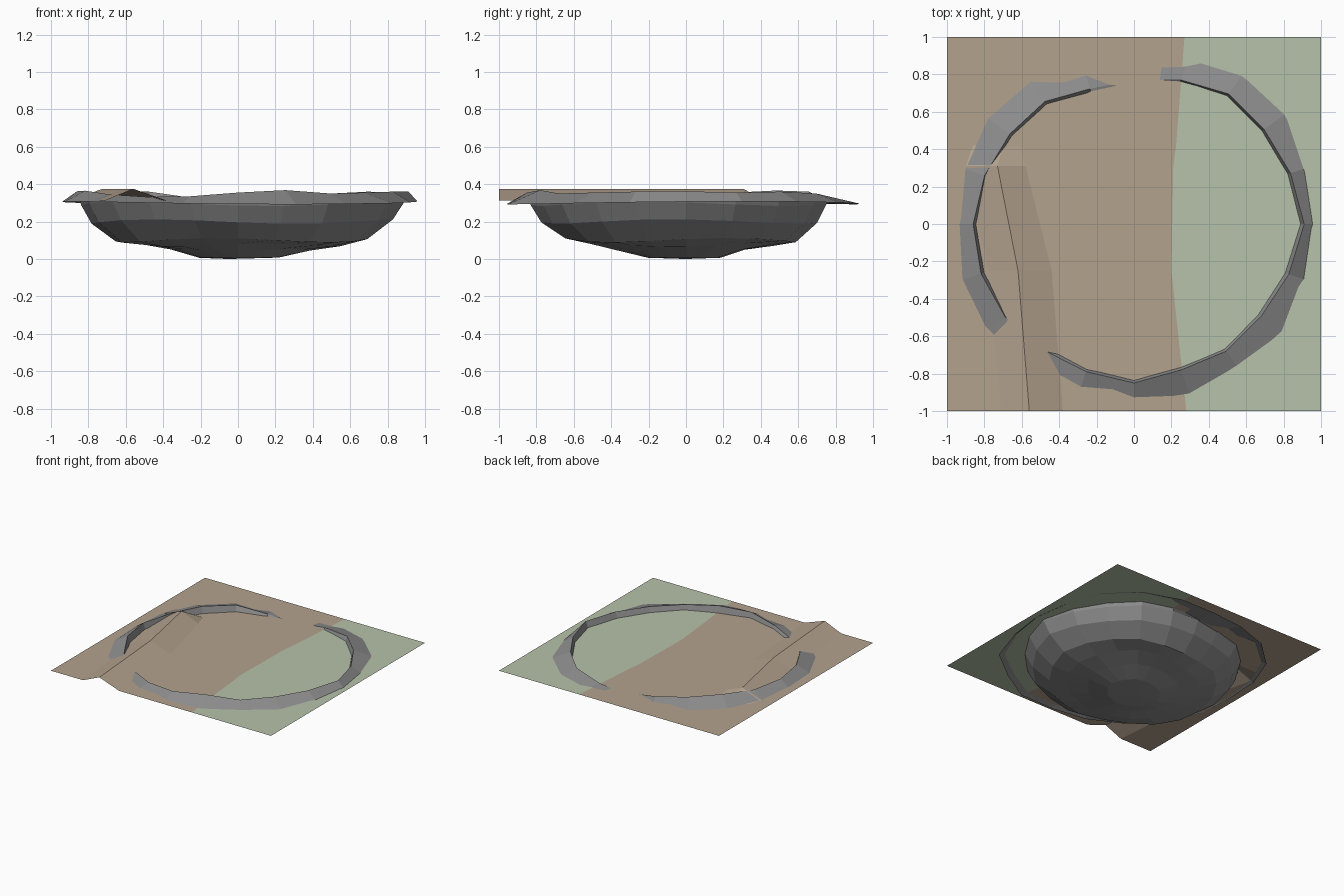
import bpy
from math import cos, sin, tau

if "Cube" in bpy.data.objects:
    bpy.data.objects.remove(bpy.data.objects["Cube"])


def make(name, verts, faces, color=None):
    mesh = bpy.data.meshes.new(name)
    mesh.from_pydata(verts, [], faces)
    mesh.update()
    obj = bpy.data.objects.new(name, mesh)
    bpy.context.collection.objects.link(obj)
    if color:
        mat = bpy.data.materials.new(name + "_colour")
        mat.diffuse_color = (*color, 1)
        mat.use_nodes = True
        mat.node_tree.nodes["Principled BSDF"].inputs["Base Color"].default_value = mat.diffuse_color
        mesh.materials.append(mat)
    return obj


def strip_faces(rows, cols):
    return [(r * cols + c, r * cols + c + 1, (r + 1) * cols + c + 1, (r + 1) * cols + c)
            for r in range(rows - 1) for c in range(cols - 1)]


LEVEL = 0.312

# Ground rows: y, ridge left foot, ridge crest, ridge right foot, grass border, crest height
rows = [(-1, -.71, -.56, -.38, .28, .375),
        (-.25, -.78, -.62, -.44, .20, .375),
        (.31, -.90, -.73, -.58, .21, .373),
        (.42, -.86, -.70, -.61, .225, LEVEL),
        (1, -.86, -.70, -.61, .27, LEVEL)]

# Dirt with a low ridge
dirt = []
for y, a, b, c, d, h in rows:
    dirt += [(-1, y, LEVEL), (a, y, LEVEL), (b, y, h), (c, y, LEVEL), (d, y, LEVEL)]
make("dirt_ground", dirt, strip_faces(5, 5), (.45, .36, .27))

# Grass on the right side
grass = []
for y, a, b, c, d, h in rows:
    grass += [(d, y, LEVEL), (1, y, LEVEL)]
make("grass_ground", grass, strip_faces(5, 2), (.47, .54, .40))

# Rock basin: irregular crest radius, crest height and skirt radius every 18 degrees
N = 20
crest_r = [.91, .88, .86, .86, .81, .77, .76, .81, .82, .84,
           .86, .86, .85, .83, .83, .85, .82, .84, .84, .87]
crest_z = [.362, .355, .36, .35, .325, .296, .325, .36, .366, .355,
           .362, .365, .345, .332, .335, .355, .368, .35, .355, .36]
skirt_r = [.96, .96, 1.01, 1.01, .97, .93, .95, .99, 1.0, .97,
           .94, .97, .98, .98, .97, .96, 1.0, .98, 1.02, .97]
profile = [(.24, .007), (.42, .048), (.60, .075), (.76, .10), (.91, .20), (.975, .295)]

verts = [(-.05, 0, 0)]
for r, z in profile:
    for k in range(N):
        t = tau * k / N
        wob = .012 * sin(3 * t + 9 * r) * min(1, z * 10)
        verts.append((crest_r[k] * r * cos(t), crest_r[k] * r * sin(t), z + wob))
for radii, heights in ((crest_r, crest_z), (skirt_r, None)):
    for k in range(N):
        t = tau * k / N
        z = heights[k] if heights else .300 + .008 * sin(2 * t + 1)
        verts.append((radii[k] * cos(t), radii[k] * sin(t), z))

faces = [(0, 1 + (k + 1) % N, 1 + k) for k in range(N)]
for ring in range(len(profile) + 1):
    for k in range(N):
        a, b = 1 + ring * N + k, 1 + ring * N + (k + 1) % N
        faces.append((a, b, b + N, a + N))
make("rock_basin", verts, faces, (.27, .27, .27))
